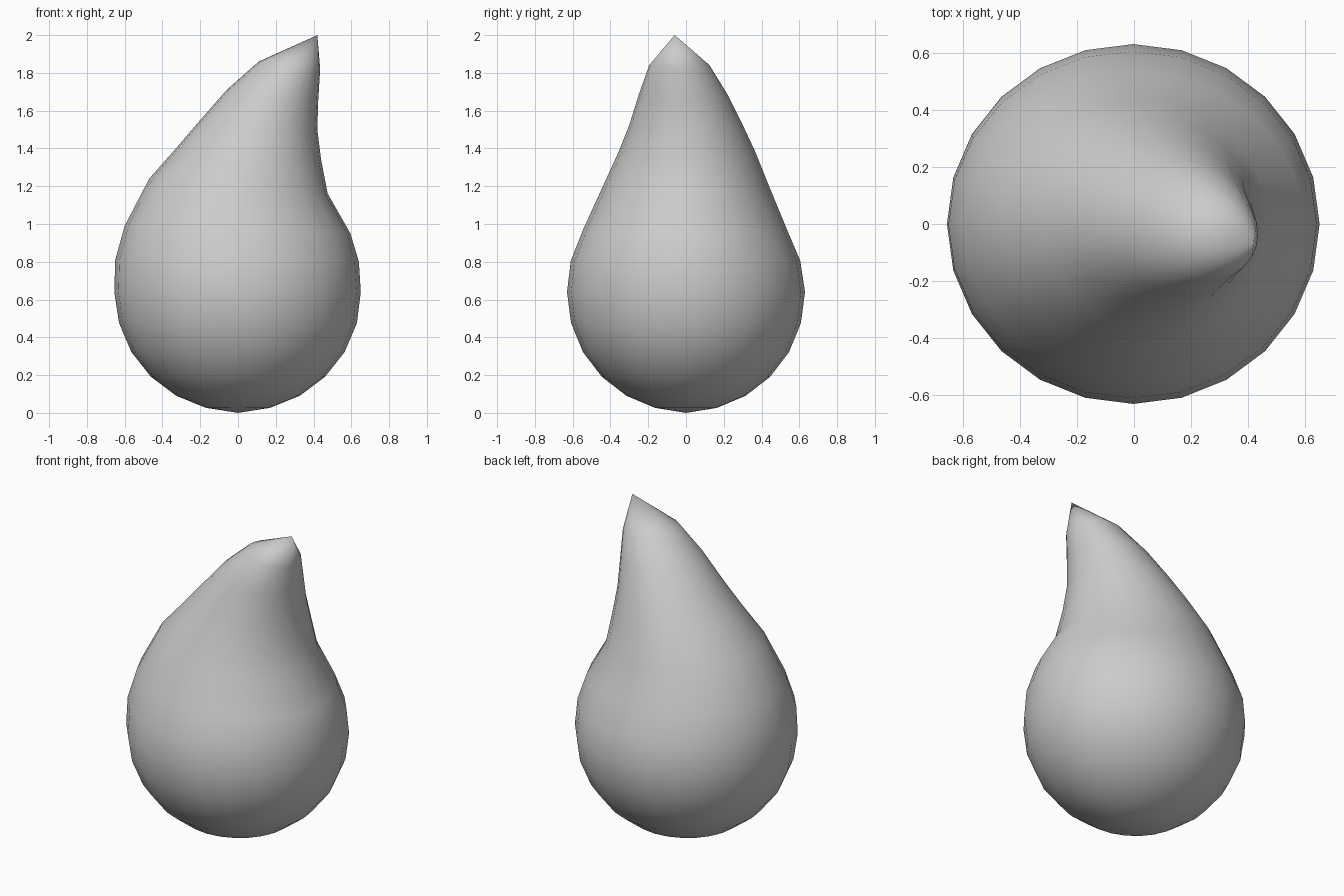
import bpy, bmesh, math

if "Cube" in bpy.data.objects:
    bpy.data.objects.remove(bpy.data.objects["Cube"])

SIDES = 24
# Rings: left x, left z, right x, right z, front y, back y
R = 0.63
rings = []
# Round lower half, bottom upward
for k in range(1, 6):
    a = math.radians(15 * k)
    r, z = 0.652 * math.sin(a), 0.005 + 0.635 * (1 - math.cos(a))
    y = R * math.sin(a)
    rings.append((-r, z, r, z, -y, y))
# Tapering, leaning upper half
rings += [
    (-.655, .64, .65, .64, -.63, .63),
    (-.65, .81, .64, .80, -.61, .605),
    (-.60, .99, .595, .95, -.545, .535),
    (-.47, 1.24, .475, 1.16, -.44, .44),
    (-.32, 1.41, .44, 1.34, -.36, .37),
    (-.20, 1.55, .42, 1.50, -.30, .30),
    (-.06, 1.71, .425, 1.66, -.25, .22),
    (.11, 1.86, .435, 1.82, -.195, .125),
]

bm = bmesh.new()
loops = []
for lx, lz, rx, rz, y0, y1 in rings:
    loop = []
    for i in range(SIDES):
        c, s = math.cos(math.tau * i / SIDES), math.sin(math.tau * i / SIDES)
        loop.append(bm.verts.new(((lx + rx) / 2 + (rx - lx) / 2 * c,
                                  (y0 + y1) / 2 + (y1 - y0) / 2 * s,
                                  (lz + rz) / 2 + (rz - lz) / 2 * c)))
    loops.append(loop)
base = bm.verts.new((0, 0, 0))
tip = bm.verts.new((.42, -.06, 2.0))
for i in range(SIDES):
    j = (i + 1) % SIDES
    for a, b in zip(loops, loops[1:]):
        bm.faces.new((a[i], a[j], b[j], b[i]))
    bm.faces.new((base, loops[0][j], loops[0][i]))
    bm.faces.new((tip, loops[-1][i], loops[-1][j]))
bmesh.ops.recalc_face_normals(bm, faces=bm.faces)
for f in bm.faces:
    f.smooth = True

# Droplet body
mesh = bpy.data.meshes.new("droplet")
bm.to_mesh(mesh)
bm.free()
bpy.context.collection.objects.link(bpy.data.objects.new("droplet", mesh))
